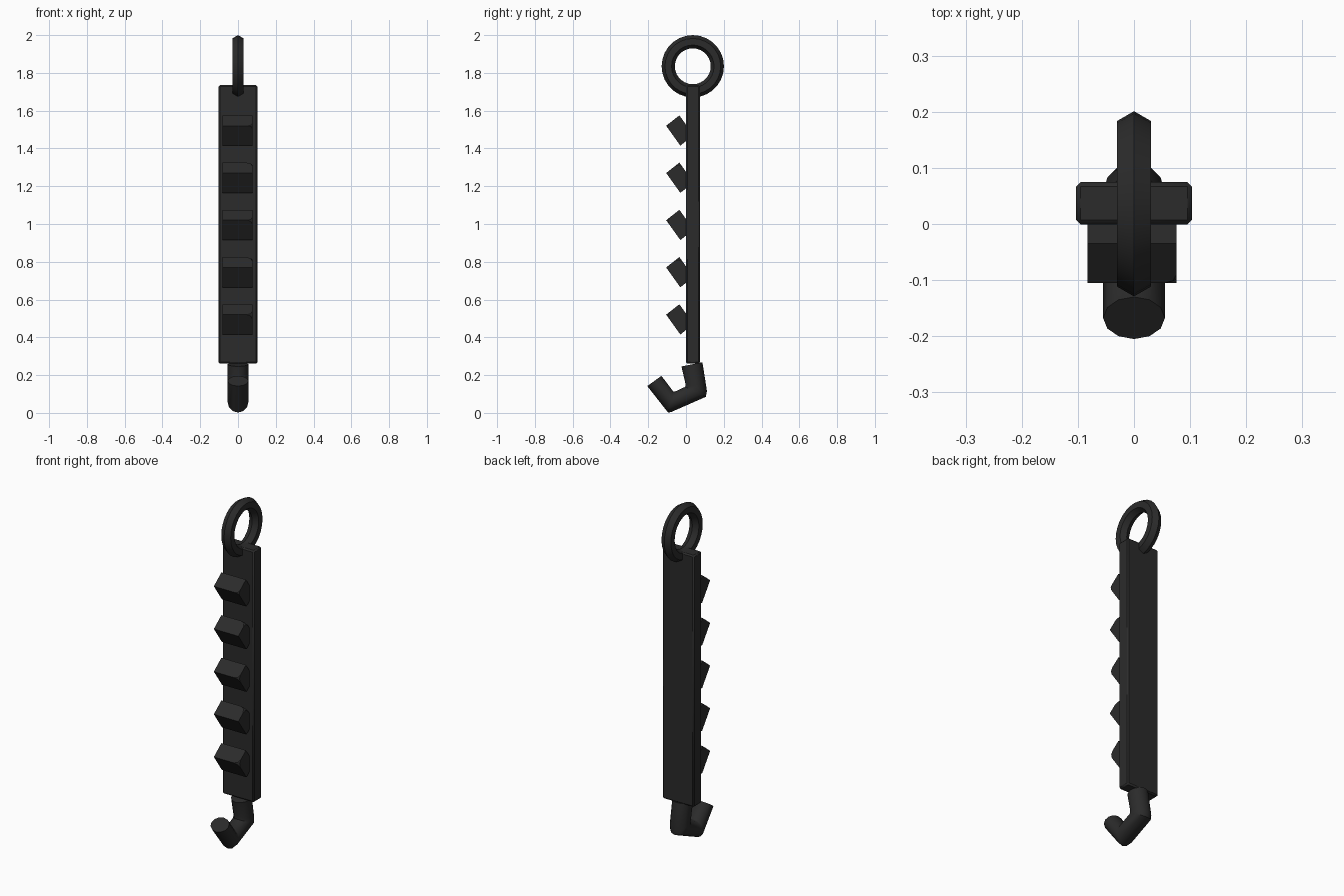
import bpy, bmesh, math
from mathutils import Vector

if "Cube" in bpy.data.objects:
    bpy.data.objects.remove(bpy.data.objects["Cube"], do_unlink=True)

# One dark iron material for every part
iron = bpy.data.materials.new("dark_iron")
iron.use_nodes = True
iron.diffuse_color = (0.024, 0.024, 0.024, 1)
iron.node_tree.nodes["Principled BSDF"].inputs["Base Color"].default_value = iron.diffuse_color


def finish(obj, name, angle=40):
    obj.name = name
    obj.data.materials.append(iron)
    bpy.ops.object.select_all(action="DESELECT")
    obj.select_set(True)
    bpy.context.view_layer.objects.active = obj
    bpy.ops.object.shade_smooth_by_angle(angle=math.radians(angle))


def from_bmesh(bm, name):
    bmesh.ops.recalc_face_normals(bm, faces=bm.faces)
    mesh = bpy.data.meshes.new(name)
    bm.to_mesh(mesh)
    bm.free()
    obj = bpy.data.objects.new(name, mesh)
    bpy.context.collection.objects.link(obj)
    finish(obj, name)
    return obj


# Hanging ring with a six-sided cross-section
bpy.ops.mesh.primitive_torus_add(major_segments=28, minor_segments=6, major_radius=0.13,
                                 minor_radius=0.035, location=(0, 0.036, 1.835),
                                 rotation=(0, math.pi / 2, 0))
finish(bpy.context.object, "hanging_ring")

# Flat bar
bpy.ops.mesh.primitive_cube_add(size=1, location=(0, 0.037, 0.998))
bar = bpy.context.object
bar.scale = (0.206, 0.075, 1.475)
bpy.ops.object.transform_apply(location=False, rotation=False, scale=True)
bevel = bar.modifiers.new("soft_edges", "BEVEL")
bevel.width = 0.008
bevel.segments = 1
finish(bar, "bar")


# Teeth: tilted blocks along the front, each with one worn end
def tooth(index, wear):
    z = 0.52 + 0.25 * index
    profile = [(-0.105, 0), (-0.035, 0.055), (0.04, -0.05), (-0.03, -0.105)]
    bm = bmesh.new()
    rings = [[bm.verts.new((x, y, z + dz)) for y, dz in profile] for x in (-0.083, 0.076)]
    bm.faces.new(rings[0])
    bm.faces.new(rings[1])
    for i in range(4):
        j = (i + 1) % 4
        bm.faces.new((rings[0][i], rings[0][j], rings[1][j], rings[1][i]))
    corner = rings[1][1] if index % 2 else rings[1][0]
    bmesh.ops.bevel(bm, geom=[corner], offset=wear, segments=2, affect="VERTICES", profile=0.5)
    from_bmesh(bm, f"tooth_{index + 1}")


for i, wear in enumerate((0.03, 0.035, 0.025, 0.03, 0.02)):
    tooth(i, wear)

# Bent hook: mitred round rings spanning inner and outer outline points (y, z)
outline = [((-0.024, 0.246), (0.087, 0.268)),
           ((-0.003, 0.155), (0.111, 0.115)),
           ((-0.004, 0.138), (0.105, 0.085)),
           ((-0.060, 0.112), (-0.08, 0.004)),
           ((-0.068, 0.114), (-0.095, 0.002)),
           ((-0.130, 0.196), (-0.205, 0.142))]
sides = 12
bm = bmesh.new()
rings = []
for inner, outer in outline:
    a, b = Vector((0, *inner)), Vector((0, *outer))
    mid, half = (a + b) / 2, (b - a) / 2
    angles = [2 * math.pi * k / sides for k in range(sides)]
    rings.append([bm.verts.new(mid + half * math.cos(t) + Vector((0.055 * math.sin(t), 0, 0)))
                  for t in angles])
for lower, upper in zip(rings, rings[1:]):
    for k in range(sides):
        n = (k + 1) % sides
        bm.faces.new((lower[k], lower[n], upper[n], upper[k]))
bm.faces.new(rings[0])
bm.faces.new(rings[-1])
from_bmesh(bm, "hook")
